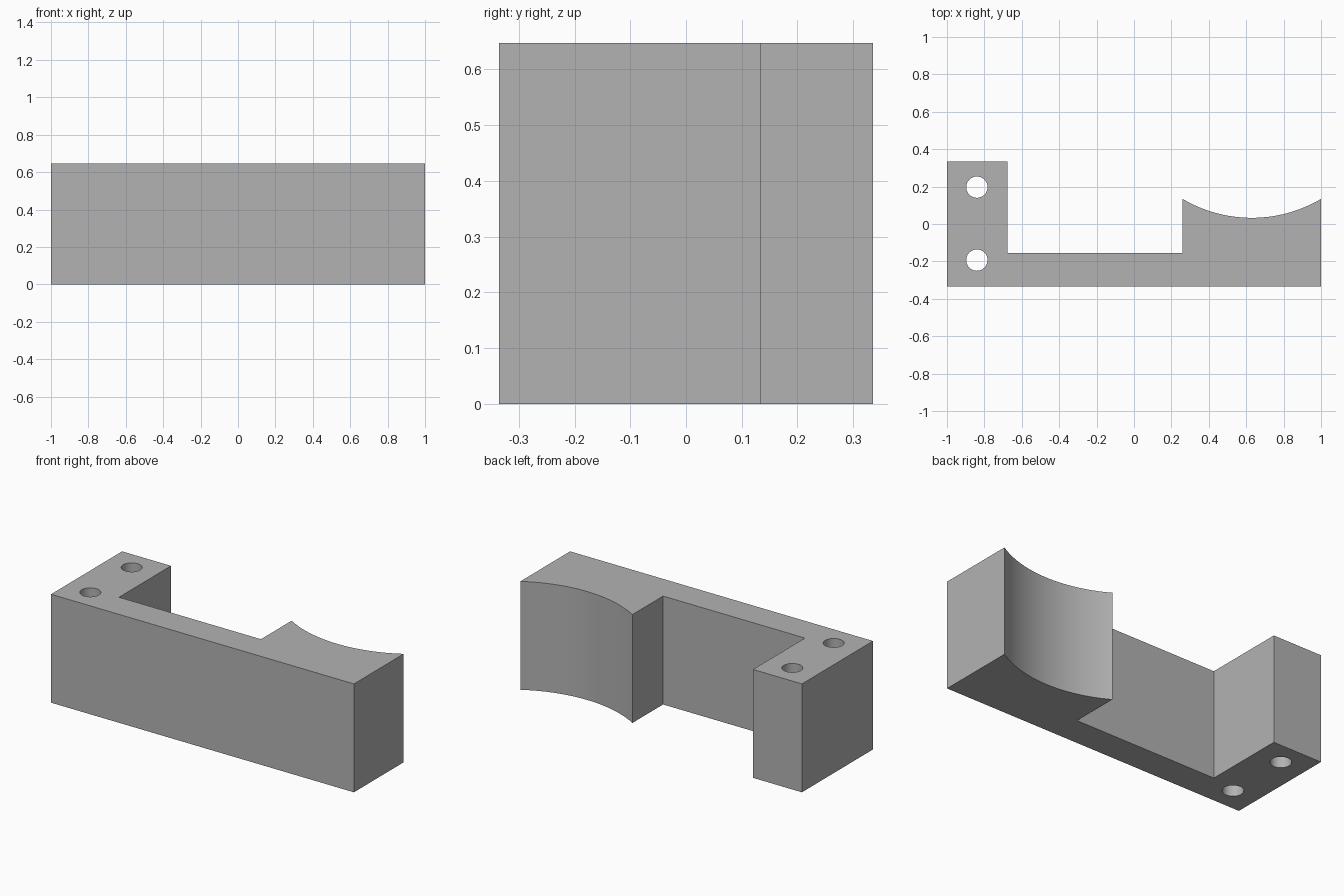
import bpy
import bmesh
from math import asin, cos, sin

cube = bpy.data.objects.get("Cube")
if cube:
    bpy.data.objects.remove(cube, do_unlink=True)

HEIGHT = 0.647
FRONT, BACK = -0.335, 0.335
WALL = -0.155                      # back of the thin web
PAD_LEFT, PAD_RIGHT = 0.26, 1.0    # curved pad
PAD_TIP, PAD_SAG = 0.134, 0.101
HOLE_RADIUS = 0.057

grey = bpy.data.materials.new("plain grey")
grey.use_nodes = True
grey.diffuse_color = (0.45, 0.45, 0.45, 1)
grey.node_tree.nodes["Principled BSDF"].inputs["Base Color"].default_value = grey.diffuse_color


def saddle_arc(steps=32):
    """Concave arc from the pad's right tip to its left tip."""
    half = (PAD_RIGHT - PAD_LEFT) / 2
    radius = (half ** 2 + PAD_SAG ** 2) / (2 * PAD_SAG)
    cx, cy = PAD_LEFT + half, PAD_TIP - PAD_SAG + radius
    sweep = asin(half / radius)
    angles = [sweep * (1 - 2 * i / steps) for i in range(steps + 1)]
    return [(cx + radius * sin(a), cy - radius * cos(a)) for a in angles]


def extrude_profile(name, points, height):
    bm = bmesh.new()
    face = bm.faces.new([bm.verts.new((x, y, 0)) for x, y in points])
    top = bmesh.ops.extrude_face_region(bm, geom=[face])["geom"]
    verts = [v for v in top if isinstance(v, bmesh.types.BMVert)]
    bmesh.ops.translate(bm, verts=verts, vec=(0, 0, height))
    bmesh.ops.recalc_face_normals(bm, faces=bm.faces)
    mesh = bpy.data.meshes.new(name)
    bm.to_mesh(mesh)
    bm.free()
    obj = bpy.data.objects.new(name, mesh)
    bpy.context.collection.objects.link(obj)
    return obj


# Bracket body: mounting block, thin web and saddle pad in one profile
profile = [(-1, FRONT), (1, FRONT)] + saddle_arc() + [
    (PAD_LEFT, WALL), (-0.677, WALL), (-0.677, BACK), (-1, BACK)]
bracket = extrude_profile("bracket", profile, HEIGHT)
bracket.data.materials.append(grey)
bpy.context.view_layer.objects.active = bracket

# Two vertical bolt holes through the mounting block
for y in (-0.193, 0.197):
    bpy.ops.mesh.primitive_cylinder_add(
        vertices=48, radius=HOLE_RADIUS, depth=HEIGHT * 2, location=(-0.84, y, HEIGHT / 2))
    cutter = bpy.context.object
    cutter.name = "bolt_hole_cutter"
    cutter.hide_render = True
    cutter.data.materials.append(grey)
    bpy.context.view_layer.objects.active = bracket
    cut = bracket.modifiers.new("bolt_hole", "BOOLEAN")
    cut.operation = "DIFFERENCE"
    cut.solver = "EXACT"
    cut.object = cutter
    bpy.ops.object.modifier_apply(modifier=cut.name)
    bpy.data.objects.remove(cutter, do_unlink=True)

# Smooth the curved walls, keep the corners crisp
bpy.ops.object.select_all(action="DESELECT")
bracket.select_set(True)
bpy.context.view_layer.objects.active = bracket
bpy.ops.object.shade_smooth_by_angle()
